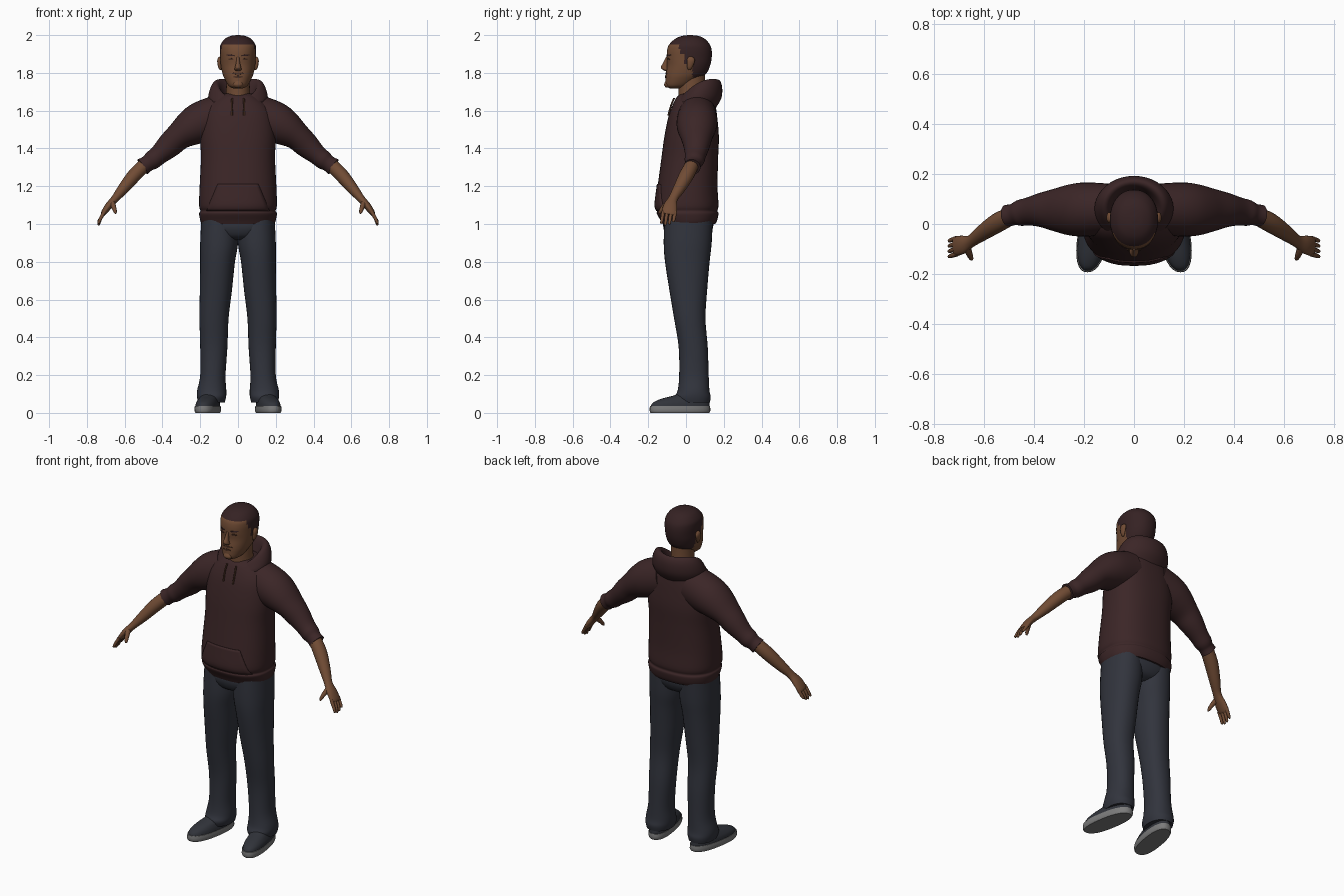
import bpy, bmesh, math
from mathutils import Vector

default = bpy.data.objects.get("Cube")
if default:
    bpy.data.objects.remove(default)


def material(name, color):
    mat = bpy.data.materials.new(name)
    mat.use_nodes = True
    rgba = (*color, 1)
    mat.diffuse_color = rgba
    mat.node_tree.nodes["Principled BSDF"].inputs["Base Color"].default_value = rgba
    return mat


cloth = material("maroon cloth", (.044, .019, .02))
denim = material("dark denim", (.031, .034, .046))
skin = material("brown skin", (.165, .072, .035))
shade = material("dark brown skin", (.07, .03, .017))
hair = material("dark hair", (.036, .016, .017))
canvas = material("shoe canvas", (.03, .033, .042))
rubber = material("grey rubber", (.2, .2, .2))


def finish(name, bm, mat, mirror=False):
    """Turn a bmesh into a smooth object, optionally mirrored in x."""
    bmesh.ops.recalc_face_normals(bm, faces=bm.faces)
    mesh = bpy.data.meshes.new(name)
    bm.to_mesh(mesh)
    bm.free()
    mesh.materials.append(mat)
    mesh.shade_smooth()
    mesh.set_sharp_from_angle(angle=math.radians(50))
    obj = bpy.data.objects.new(name, mesh)
    bpy.context.collection.objects.link(obj)
    if mirror:
        obj.modifiers.new("Mirror", 'MIRROR').use_mirror_merge = False
    return obj


def spline(rows, steps):
    """Smooth rows of numbers with a Catmull-Rom curve."""
    out = []
    for i in range(len(rows) - 1):
        p, q, r, s = (rows[max(0, min(len(rows) - 1, i + k))] for k in (-1, 0, 1, 2))
        for k in range(steps):
            t = k / steps
            out.append([b + .5 * t * (c - a + t * (2*a - 5*b + 4*c - d + t * (3*(b - c) + d - a)))
                        for a, b, c, d in zip(p, q, r, s)])
    return out + [list(rows[-1])]


def loft(name, rows, mat, power=2, steps=4, n=32, follow=False, mirror=False, shear=0):
    """Skin rings given as x, y, z, half width, half depth and optional tilt."""
    rows = spline(rows, steps)
    centres = [Vector(r[:3]) for r in rows]
    bm = bmesh.new()
    rings = []
    for i, r in enumerate(rows):
        u, v = Vector((1, 0, 0)), Vector((0, 1, 0))
        if follow:
            d = (centres[min(i + 1, len(rows) - 1)] - centres[max(i - 1, 0)]).normalized()
            u = d.cross(v).normalized()
            v = u.cross(d)
        tilt = r[5] if len(r) > 5 else 0
        ring = []
        for k in range(n):
            a = math.tau * k / n
            c, s = math.cos(a), math.sin(a)
            co = centres[i] + u * r[3] * math.copysign(abs(c) ** (2 / power), c)
            co += v * r[4] * math.copysign(abs(s) ** (2 / power), s)
            co.z += tilt * (s - .7 * s * s)
            co.x -= shear * co.y
            ring.append(bm.verts.new(co))
        rings.append(ring)
    for lower, upper in zip(rings, rings[1:]):
        for k in range(n):
            j = (k + 1) % n
            bm.faces.new((lower[k], lower[j], upper[j], upper[k]))
    bm.faces.new(rings[0])
    bm.faces.new(rings[-1])
    return finish(name, bm, mat, mirror)


def upright(profile):
    """Rows of z, half width, front y, back y into centred rings."""
    return [(0, (f + b) / 2, z, w, (b - f) / 2) for z, w, f, b in profile]


def patch(name, target, mat, x, z, w, h, taper=0, pinch=0, slope=0, mirror=False, thick=.004):
    """Thin plate wrapped onto the front of a target."""
    bm = bmesh.new()
    bmesh.ops.create_grid(bm, x_segments=14, y_segments=10, size=1)
    for v in bm.verts:
        a, b = v.co.x, v.co.y
        v.co = (x + w * a * (1 - taper * (b + 1) / 2), -.4,
                z + h * b * (1 - pinch * a * a) + slope * a)
    obj = finish(name, bm, mat)
    wrap = obj.modifiers.new("Wrap", 'SHRINKWRAP')
    wrap.target = target
    wrap.wrap_method = 'PROJECT'
    wrap.use_project_y = True
    wrap.use_positive_direction = True
    wrap.offset = .001
    solid = obj.modifiers.new("Thickness", 'SOLIDIFY')
    solid.thickness = thick
    solid.offset = 0
    if mirror:
        obj.modifiers.new("Mirror", 'MIRROR')
    return obj


# Hooded top: body with hem band, sleeves, hood, pocket, cords
torso = loft("hoodie_body", upright([
    (1, .192, -.125, .155), (1.02, .2, -.135, .165), (1.055, .206, -.155, .172),
    (1.07, .199, -.152, .166), (1.1, .206, -.162, .172), (1.2, .203, -.15, .167),
    (1.35, .196, -.13, .17), (1.46, .2, -.115, .174), (1.56, .19, -.095, .166),
    (1.62, .165, -.075, .158), (1.67, .115, -.05, .15), (1.69, .08, -.025, .12)]),
    cloth, power=2.4, n=48)
loft("sleeves", [
    (.08, .06, 1.575, .115, .1), (.19, .058, 1.54, .11, .108), (.255, .056, 1.505, .095, .102),
    (.315, .056, 1.462, .073, .085), (.365, .056, 1.415, .066, .07), (.42, .05, 1.365, .052, .056),
    (.455, .044, 1.337, .05, .052), (.48, .038, 1.32, .043, .043), (.505, .033, 1.303, .047, .044)],
    cloth, follow=True, mirror=True)
loft("hood", [
    (0, .055, 1.61, .14, .1, 0), (0, .06, 1.66, .158, .127, .02),
    (0, .07, 1.715, .148, .121, .04), (0, .07, 1.748, .125, .105, .05),
    (0, .062, 1.735, .1, .088, .05), (0, .05, 1.66, .075, .075, .03)], cloth, n=40)
patch("front_pocket", torso, cloth, 0, 1.14, .165, .07, taper=.35, thick=.009)
loft("hood_cords", [(.03, -.062, 1.668, .005, .005), (.033, -.078, 1.63, .005, .005),
                    (.032, -.094, 1.575, .005, .005)], shade, n=8, mirror=True)

# Trousers
loft("trouser_seat", upright([(.915, .05, -.06, .08), (.935, .13, -.1, .12),
                              (.98, .185, -.12, .143), (1.03, .185, -.118, .145)]),
     denim, power=2.4)
loft("trouser_legs", [
    (.098, .014, 1.03, .096, .128), (.1, .009, .9, .1, .127), (.108, .007, .8, .092, .118),
    (.117, .012, .65, .085, .1), (.127, .02, .5, .077, .083), (.128, .038, .35, .072, .077),
    (.133, .042, .2, .067, .078), (.139, .04, .12, .077, .084), (.14, .036, .085, .077, .095),
    (.14, .038, .055, .07, .088)], denim, power=2.2, mirror=True)

# Shoes, toes turned out
loft("shoe_soles", [(.155, -.032, 0, .058, .155), (.155, -.032, .012, .063, .161),
                    (.155, -.032, .036, .061, .159)],
     rubber, power=2.4, mirror=True, shear=.16, steps=2)
loft("shoe_uppers", [(.155, -.031, .034, .059, .157), (.155, -.025, .055, .056, .149),
                     (.153, -.005, .075, .049, .125), (.15, .03, .095, .042, .085),
                     (.148, .045, .12, .038, .06)],
     canvas, power=2.3, mirror=True, shear=.16)

# Forearms and hands
loft("forearms", [(.48, .038, 1.325, .036, .035), (.545, .005, 1.262, .037, .039),
                  (.605, -.035, 1.19, .03, .032), (.65, -.068, 1.135, .021, .025),
                  (.685, -.083, 1.095, .019, .037), (.71, -.088, 1.06, .015, .039),
                  (.717, -.09, 1.048, .01, .034)], skin, follow=True, mirror=True, n=20)
for i, finger in enumerate(("index", "middle", "ring", "little")):
    y = -.12 + .021 * i
    drop = (.008, 0, .004, .016)[i]
    loft(finger + "_fingers", [(.707, y, 1.065, .01, .01), (.727, y - .006, 1.03, .009, .009),
                               (.738, y - .01, .998 + drop, .007, .007),
                               (.739, y - .01, .994 + drop, .003, .003)],
         skin, follow=True, mirror=True, n=10, steps=2)
loft("thumbs", [(.668, -.09, 1.115, .016, .016), (.658, -.118, 1.09, .013, .013),
                (.65, -.137, 1.065, .009, .009), (.648, -.142, 1.055, .004, .004)],
     skin, follow=True, mirror=True, n=10, steps=3)

# Neck and head, hair coloured by region
loft("neck", upright([(1.6, .085, -.05, .12), (1.67, .066, -.04, .105),
                      (1.74, .062, -.04, .1), (1.82, .062, -.03, .1)]), skin)
head = loft("head", upright([
    (1.717, .024, -.085, -.03), (1.732, .05, -.106, .02), (1.77, .072, -.108, .075),
    (1.8, .083, -.106, .11), (1.84, .091, -.1, .128), (1.88, .094, -.102, .136),
    (1.92, .096, -.1, .136), (1.95, .092, -.089, .126), (1.98, .07, -.058, .1),
    (1.995, .04, -.022, .068), (2, .008, .012, .03)]), skin, power=2.15, n=64, steps=6)
head.data.materials.append(hair)
for face in head.data.polygons:
    c = face.center
    covered = c.z > 1.952 or (c.y > -.035 and c.z > 1.9)
    covered = covered or (c.y > -.01 and c.z > 1.85) or (c.y > .035 and c.z > 1.775)
    face.material_index = int(covered)

loft("nose", [(0, -.096, 1.885, .007, .01), (0, -.106, 1.855, .01, .014),
              (0, -.113, 1.83, .016, .02), (0, -.108, 1.818, .019, .017),
              (0, -.1, 1.81, .012, .01)], skin, n=16)
loft("ears", [(.092, .018, 1.815, .004, .006), (.096, .02, 1.83, .009, .014),
              (.099, .025, 1.86, .011, .021), (.098, .026, 1.877, .009, .018),
              (.095, .024, 1.886, .003, .008)], skin, n=16, mirror=True)
loft("chin", [(0, -.09, 1.722, .018, .016), (0, -.098, 1.737, .027, .018),
              (0, -.094, 1.758, .02, .014)], skin, n=20)

# Face details
patch("eyebrows", head, hair, .04, 1.893, .02, .004, pinch=.5, slope=.002, mirror=True)
patch("eyes", head, shade, .038, 1.873, .014, .005, pinch=.8, mirror=True)
patch("moustache", head, shade, 0, 1.797, .032, .005, pinch=.6)
patch("mouth", head, shade, 0, 1.779, .026, .006, pinch=.8)
